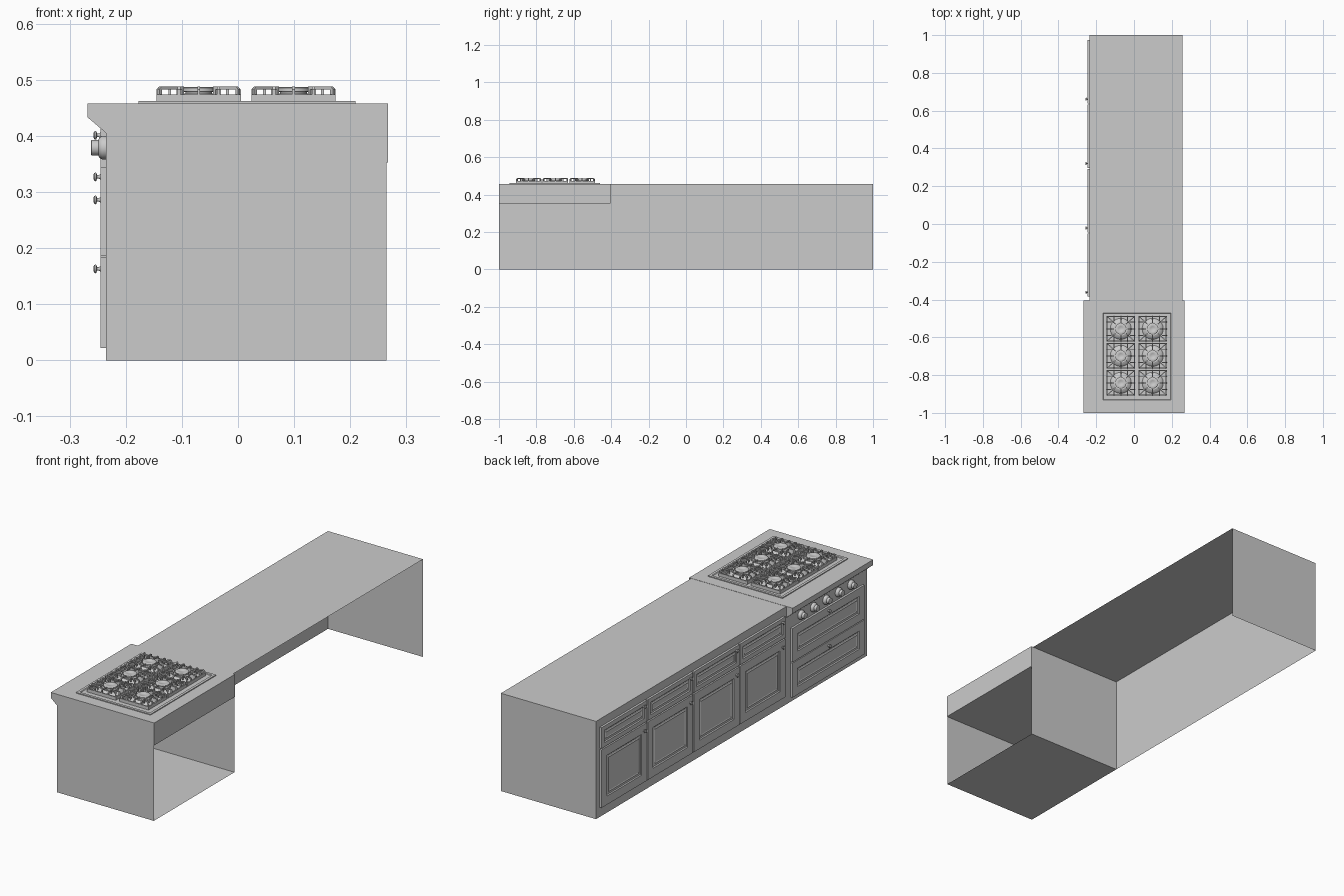
import bpy, bmesh, math
from mathutils import Matrix, Vector

if "Cube" in bpy.data.objects:
    bpy.data.objects.remove(bpy.data.objects["Cube"])


def finish(bm, name, smooth=False):
    me = bpy.data.meshes.new(name)
    bm.to_mesh(me)
    bm.free()
    ob = bpy.data.objects.new(name, me)
    bpy.context.collection.objects.link(ob)
    if smooth:
        bpy.ops.object.select_all(action='DESELECT')
        ob.select_set(True)
        bpy.context.view_layer.objects.active = ob
        bpy.ops.object.shade_smooth_by_angle(angle=math.radians(35))
    return ob


def add_box(bm, lo, hi):
    lo, hi = Vector(lo), Vector(hi)
    m = Matrix.Translation((lo + hi) / 2) @ Matrix.Diagonal((*(hi - lo), 1))
    verts = bmesh.ops.create_cube(bm, size=1, matrix=m)['verts']
    return list({f for v in verts for f in v.link_faces})


def shell(name, lo, hi, open_dirs):
    """Box with the faces pointing in open_dirs removed."""
    bm = bmesh.new()
    faces = add_box(bm, lo, hi)
    bm.normal_update()
    gone = [f for f in faces if any(f.normal.dot(Vector(d)) > 0.9 for d in open_dirs)]
    bmesh.ops.delete(bm, geom=gone, context='FACES')
    return finish(bm, name)


def extrude_profile(bm, pts, direction):
    f = bm.faces.new([bm.verts.new(p) for p in pts])
    ret = bmesh.ops.extrude_face_region(bm, geom=[f], use_keep_orig=True)
    vs = [g for g in ret['geom'] if isinstance(g, bmesh.types.BMVert)]
    bmesh.ops.translate(bm, verts=vs, vec=direction)
    return list(f.verts) + vs


def lathe(bm, pts, matrix, n=24):
    """Revolve (radius, height) points; close the last ring with a cap."""
    rings = [[bm.verts.new(matrix @ Vector((r * math.cos(2 * math.pi * i / n),
                                            r * math.sin(2 * math.pi * i / n), h)))
              for i in range(n)] for r, h in pts]
    for a, b in zip(rings, rings[1:]):
        for i in range(n):
            j = (i + 1) % n
            bm.faces.new((a[i], a[j], b[j], b[i]))
    bm.faces.new(rings[-1])


def front_panel(name, y0, y1, z0, z1, frame):
    """Framed, recessed panel on the -x side."""
    bm = bmesh.new()
    add_box(bm, (-0.245, y0, z0), (-0.235, y1, z1))
    bm.normal_update()
    f = min(bm.faces, key=lambda f: f.calc_center_median().x)
    for t, d in ((frame, 0), (0.004, -0.004), (0.007, 0), (0.004, 0.002), (0.004, -0.002)):
        bmesh.ops.inset_region(bm, faces=[f], thickness=t, depth=d, use_even_offset=True)
    return finish(bm, name)


def knob(name, x, y, z, pts):
    bm = bmesh.new()
    lathe(bm, pts, Matrix.Translation((x, y, z)) @ Matrix.Rotation(-math.pi / 2, 4, 'Y'))
    return finish(bm, name, True)


PULL = [(0.005, 0), (0.003, 0.003), (0.003, 0.006), (0.008, 0.008), (0.007, 0.011), (0.004, 0.0125)]
DIAL = [(0.021, 0), (0.021, 0.007), (0.018, 0.012), (0.014, 0.014), (0.014, 0.026), (0.012, 0.027)]
BACK, TOP, BOTTOM = (1, 0, 0), (0, 0, 1), (0, 0, -1)

# cabinet run and worktop, open at back and underneath
shell("cabinet_body", (-0.235, -0.405, 0), (0.257, 1, 0.425), [BACK, TOP, BOTTOM])
shell("worktop", (-0.235, -0.405, 0.425), (0.257, 1, 0.457), [BACK, BOTTOM])

# four cabinet units: drawer over door
for i in range(4):
    y = -0.385 + 0.341 * i
    front_panel(f"drawer_{i + 1}", y, y + 0.335, 0.322, 0.42, 0.02)
    front_panel(f"door_{i + 1}", y, y + 0.335, 0.045, 0.316, 0.04)
    knob(f"drawer_knob_{i + 1}", -0.245, y + 0.023, 0.401, PULL)
    knob(f"door_knob_{i + 1}", -0.245, y + 0.023, 0.286, PULL)

# stove base, open at back
shell("stove_base", (-0.235, -1, 0), (0.265, -0.405, 0.353), [BACK, TOP])

# stove top with overhanging nose
bm = bmesh.new()
prof = [(-0.235, 0.353), (0.267, 0.353), (0.267, 0.458), (-0.268, 0.458), (-0.268, 0.433), (-0.235, 0.405)]
extrude_profile(bm, [(x, -1, z) for x, z in prof], (0, 0.595, 0))
bmesh.ops.recalc_face_normals(bm, faces=bm.faces)
finish(bm, "stove_top")

# oven drawers and control dials
for i, (z0, z1, kz) in enumerate(((0.022, 0.183, 0.163), (0.187, 0.345, 0.327))):
    front_panel(f"oven_front_{i + 1}", -0.968, -0.437, z0, z1, 0.038)
    knob(f"oven_knob_{i + 1}", -0.245, -0.7025, kz, PULL)
for i in range(5):
    knob(f"control_dial_{i + 1}", -0.235, -0.695 + 0.092 * (i - 2), 0.379, DIAL)

# hob tray: raised lip with a slightly sunken floor
bm = bmesh.new()
add_box(bm, (-0.177, -0.945, 0.457), (0.209, -0.46, 0.462))
bm.normal_update()
f = max(bm.faces, key=lambda f: f.calc_center_median().z)
for t, d in ((0.012, 0), (0.003, -0.003)):
    bmesh.ops.inset_region(bm, faces=[f], thickness=t, depth=d, use_even_offset=True)
finish(bm, "hob_tray")

# one pan grate: square frame plus arched fingers
HX, HY, W = 0.075, 0.068, 0.006
bm = bmesh.new()
for s in (-1, 1):
    add_box(bm, (-HX, s * HY - W / 2 - s * W / 2, 0.459), (HX, s * HY + W / 2 - s * W / 2, 0.474))
    add_box(bm, (s * HX - W / 2 - s * W / 2, -HY, 0.459), (s * HX + W / 2 - s * W / 2, HY, 0.474))


def finger(base, angle, length):
    arch = [(0, 0.47), (0, 0.483), (-0.005, 0.488), (-length, 0.488), (-length, 0.472),
            (-length + 0.005, 0.472), (-length + 0.005, 0.483), (-0.007, 0.483), (-0.007, 0.47)]
    vs = extrude_profile(bm, [(r, -0.0025, z) for r, z in arch], (0, 0.005, 0))
    bmesh.ops.transform(bm, verts=vs, matrix=Matrix.Translation((*base, 0)) @ Matrix.Rotation(angle, 4, 'Z'))


for k in range(4):
    a = k * math.pi / 2
    c, s = round(math.cos(a)), round(math.sin(a))
    for off in (-0.035, 0, 0.035):
        base = (c * HX - s * off, s * HY + c * off)
        finger(base, a, 0.04 if off == 0 else 0.026)
    sx, sy = (1, 1, -1, -1)[k], (1, -1, -1, 1)[k]
    finger((sx * (HX - 0.003), sy * (HY - 0.003)), math.atan2(sy * HY, sx * HX), 0.06)
bmesh.ops.recalc_face_normals(bm, faces=bm.faces)
grate = finish(bm, "grate_1")

# one burner: domed base, collar and cap
bm = bmesh.new()
lathe(bm, [(0.056, 0.459), (0.052, 0.464), (0.042, 0.469), (0.036, 0.472), (0.036, 0.476), (0.024, 0.476),
           (0.024, 0.478), (0.03, 0.479), (0.03, 0.485), (0.027, 0.487), (0.014, 0.487), (0.011, 0.485)],
      Matrix.Identity(4), 32)
burner = finish(bm, "burner_1", True)

# repeat burners and grates in a 2 x 3 layout
spots = [(x, y) for x in (-0.07, 0.099) for y in (-0.841, -0.698, -0.555)]
for part in (grate, burner):
    for i, (x, y) in enumerate(spots):
        ob = part
        if i:
            ob = bpy.data.objects.new(part.name[:-1] + str(i + 1), part.data)
            bpy.context.collection.objects.link(ob)
        ob.location = (x, y, 0)
